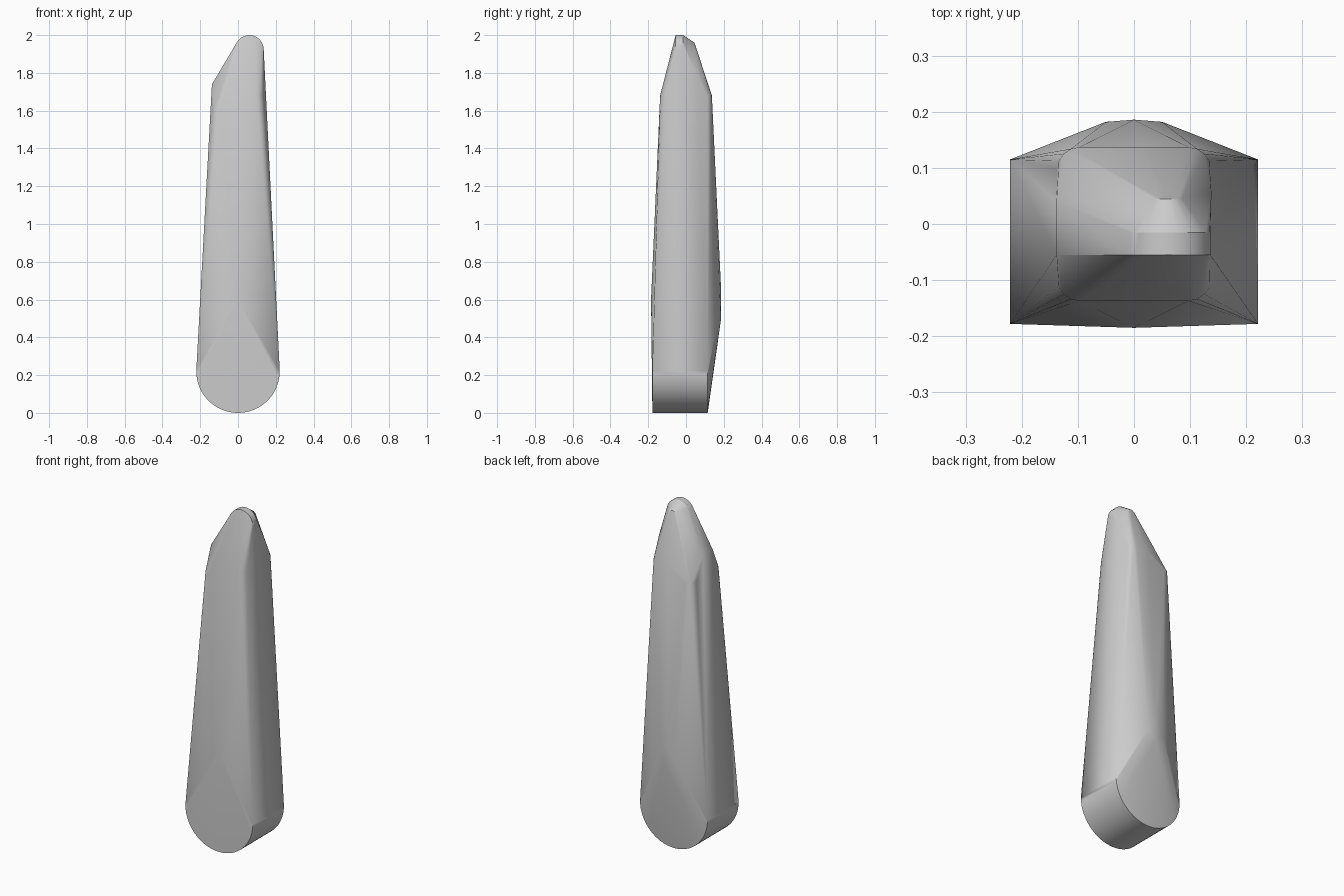
import bpy
import bmesh
from math import cos, sin, pi, radians

cube = bpy.data.objects.get("Cube")
if cube:
    bpy.data.objects.remove(cube, do_unlink=True)


def make_material(name, colour):
    material = bpy.data.materials.new(name)
    material.use_nodes = True
    material.diffuse_color = colour
    shader = material.node_tree.nodes["Principled BSDF"]
    shader.inputs["Base Color"].default_value = colour
    return material


def arc(centre_x, centre_z, radius, y, start, end, steps):
    """Points along an upright arc lying in the plane of the given depth."""
    points = []
    for i in range(steps + 1):
        angle = radians(start + (end - start) * i / steps)
        points.append((centre_x + radius * cos(angle), y, centre_z + radius * sin(angle)))
    return points


def rounded_corner(side, facing, height):
    """Points around one vertical corner of the shoulder section."""
    radius, half = 0.04, 0.137
    points = []
    for i in range(5):
        angle = i * pi / 8
        x = side * (half - radius + radius * cos(angle))
        y = facing * (half - radius + radius * sin(angle))
        points.append((x, y, height))
    return points


def hull_object(name, points, material):
    """Closed solid wrapped tightly round a set of guide points."""
    bm = bmesh.new()
    for point in points:
        bm.verts.new(point)
    bmesh.ops.convex_hull(bm, input=bm.verts[:])
    loose = [v for v in bm.verts if not v.link_faces]
    bmesh.ops.delete(bm, geom=loose, context="VERTS")
    bmesh.ops.dissolve_limit(bm, angle_limit=radians(0.5), verts=bm.verts[:], edges=bm.edges[:])
    bmesh.ops.recalc_face_normals(bm, faces=bm.faces[:])
    mesh = bpy.data.meshes.new(name)
    bm.to_mesh(mesh)
    bm.free()
    mesh.materials.append(material)
    obj = bpy.data.objects.new(name, mesh)
    bpy.context.collection.objects.link(obj)
    bpy.ops.object.select_all(action="DESELECT")
    obj.select_set(True)
    bpy.context.view_layer.objects.active = obj
    bpy.ops.object.shade_smooth_by_angle(angle=radians(30))
    return obj


grey = make_material("plain grey", (0.6, 0.6, 0.6, 1.0))
guide = []

# Round lower end, straight through from front to back
for depth in (-0.178, 0.115):
    guide += arc(0, 0.221, 0.221, depth, 180, 360, 32)

# Shallow front swelling and the stronger back swelling
guide.append((0, -0.185, 0.6))
for side in (-1, 1):
    guide.append((side * 0.05, 0.182, 0.55))
guide += [(0, 0.186, 0.5), (0, 0.186, 0.65)]

# Shoulder with rounded corners, lower on the sloping side
for facing in (-1, 1):
    guide += rounded_corner(-1, facing, 1.61)
    guide += rounded_corner(1, facing, 1.68)
    guide.append((0.02, facing * 0.137, 1.68))

# Upper edge of the sloping side and of the straight side
guide += [(-0.138, -0.055, 1.74), (-0.138, 0.04, 1.74)]
guide.append((0.138, 0.055, 1.8))

# Rounded tip and its bevelled back
for depth in (-0.055, -0.015):
    guide += arc(0.06, 1.924, 0.076, depth, 0, 150, 16)
guide += arc(0.058, 1.93, 0.03, 0.045, 20, 160, 6)

hull_object("tapered_body", guide, grey)
